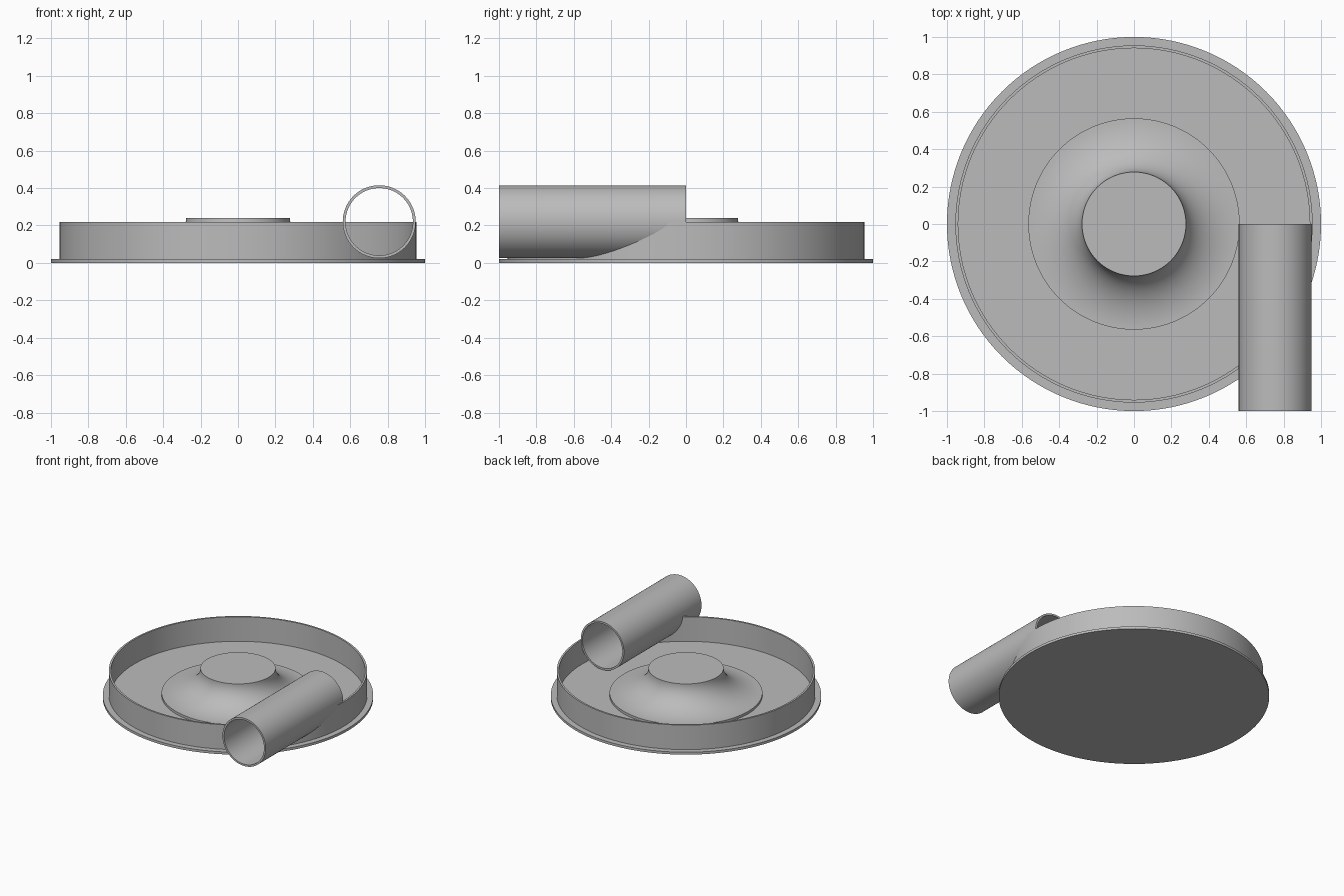
import bpy
import math
from mathutils import Matrix

cube = bpy.data.objects.get("Cube")
if cube:
    bpy.data.objects.remove(cube, do_unlink=True)

grey = bpy.data.materials.new("plain grey")
grey.use_nodes = True
colour = (0.5, 0.5, 0.5, 1)
grey.diffuse_color = colour
grey.node_tree.nodes["Principled BSDF"].inputs["Base Color"].default_value = colour


def lathe(name, profile, closed=False, steps=128, matrix=None):
    """Spin (radius, height) points round z; a closed profile makes a ring."""
    verts, faces = [], []
    n = len(profile)
    for i in range(steps):
        a = 2 * math.pi * i / steps
        verts += [(r * math.cos(a), r * math.sin(a), z) for r, z in profile]
    for i in range(steps):
        j = (i + 1) % steps
        for k in range(n if closed else n - 1):
            m = (k + 1) % n
            faces.append((i * n + k, j * n + k, j * n + m, i * n + m))
    if not closed:
        faces.append([i * n for i in reversed(range(steps))])
        faces.append([i * n + n - 1 for i in range(steps)])
    mesh = bpy.data.meshes.new(name)
    mesh.from_pydata(verts, [], faces)
    if matrix:
        mesh.transform(matrix)
    mesh.materials.append(grey)
    obj = bpy.data.objects.new(name, mesh)
    bpy.context.collection.objects.link(obj)
    return obj


def ring(r_in, r_out, z0, z1):
    return [(r_out, z0), (r_out, z1), (r_in, z1), (r_in, z0)]


# Flat base and the upright rim wall
base = lathe("base_plate", [(1, 0), (1, 0.02)])
wall = lathe("rim_wall", ring(0.94, 0.955, 0.02, 0.22), closed=True)

# Central hub: thin foot, then a concave flare up to a flat top
flare = [(0.565, 0.02)]
for i in range(25):
    t = math.pi / 2 * i / 24
    flare.append((0.565 - 0.287 * math.sin(t), 0.24 - 0.2 * math.cos(t)))
hub = lathe("central_hub", flare)

# Tangential pipe, open at both ends
lay = Matrix.Translation((0.755, 0, 0.22)) @ Matrix.Rotation(math.pi / 2, 4, "X")
pipe = lathe("side_pipe", ring(0.18, 0.195, 0, 1), closed=True, matrix=lay)

# Open the wall where the pipe passes through
cutter = lathe("pipe_cutter", [(0.187, 0), (0.187, 1)], matrix=lay)
cutter.hide_render = True
cut = wall.modifiers.new("pipe opening", "BOOLEAN")
cut.operation = "DIFFERENCE"
cut.solver = "EXACT"
cut.object = cutter
bpy.context.view_layer.objects.active = wall
bpy.ops.object.modifier_apply(modifier=cut.name)
bpy.data.objects.remove(cutter, do_unlink=True)

# Smooth round surfaces, sharp edges
bpy.ops.object.select_all(action="DESELECT")
for obj in (base, wall, hub, pipe):
    obj.select_set(True)
bpy.context.view_layer.objects.active = base
bpy.ops.object.shade_smooth_by_angle(angle=math.radians(30))
